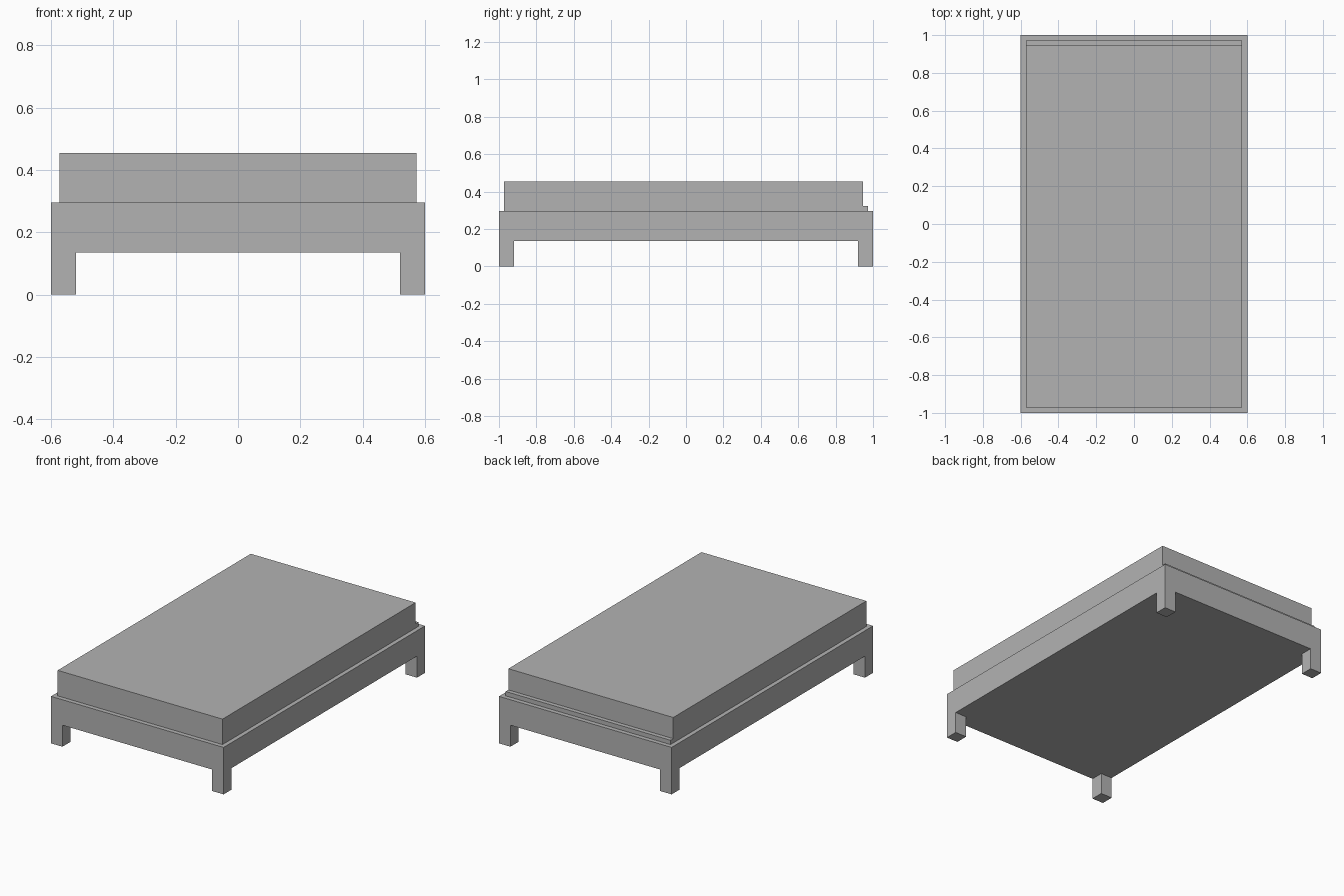
import bpy, bmesh

cube = bpy.data.objects.get("Cube")
if cube:
    bpy.data.objects.remove(cube, do_unlink=True)

# One plain grey for the whole bed
grey = bpy.data.materials.new("plain_grey")
grey.use_nodes = True
colour = (0.45, 0.45, 0.45, 1)
grey.diffuse_color = colour
grey.node_tree.nodes["Principled BSDF"].inputs["Base Color"].default_value = colour

HALF_X, HALF_Y, LEG = 0.6, 1.0, 0.08
FRAME_BOTTOM, FRAME_TOP = 0.135, 0.295


def add_object(name, bm):
    bmesh.ops.recalc_face_normals(bm, faces=bm.faces)
    mesh = bpy.data.meshes.new(name)
    bm.to_mesh(mesh)
    bm.free()
    mesh.materials.append(grey)
    obj = bpy.data.objects.new(name, mesh)
    bpy.context.collection.objects.link(obj)
    return obj


def box_mesh(low, high):
    bm = bmesh.new()
    bmesh.ops.create_cube(bm, size=1)
    for v in bm.verts:
        v.co = [b if c > 0 else a for c, a, b in zip(v.co, low, high)]
    return bm


# Bed frame: a slab cut at the leg lines, with its bottom corners pulled down
bm = box_mesh((-HALF_X, -HALF_Y, FRAME_BOTTOM), (HALF_X, HALF_Y, FRAME_TOP))
for axis, half in enumerate((HALF_X, HALF_Y)):
    for side in (-1, 1):
        point, normal = [0, 0, 0], [0, 0, 0]
        point[axis], normal[axis] = side * (half - LEG), 1
        bmesh.ops.bisect_plane(bm, geom=bm.verts[:] + bm.edges[:] + bm.faces[:],
                               plane_co=point, plane_no=normal)
bm.normal_update()
corners = []
for f in bm.faces:
    c = f.calc_center_median()
    if f.normal.z < -0.5 and abs(c.x) > HALF_X - LEG and abs(c.y) > HALF_Y - LEG:
        corners.append(f)
legs = bmesh.ops.extrude_discrete_faces(bm, faces=corners)["faces"]
for f in legs:
    for v in f.verts:
        v.co.z = 0
bmesh.ops.remove_doubles(bm, verts=bm.verts, dist=0.0001)
# Merge the coplanar pieces so that the legs run flush into the rails
bmesh.ops.dissolve_limit(bm, angle_limit=0.01, verts=bm.verts, edges=bm.edges)
add_object("bed_frame_with_legs", bm)

# Thin base board, showing as a ledge at the back
add_object("base_board", box_mesh((-0.573, -0.972, FRAME_TOP), (0.573, 0.972, 0.322)))

# Mattress, stopping short of the board's back edge
add_object("mattress", box_mesh((-0.573, -0.972, FRAME_TOP), (0.573, 0.945, 0.455)))
